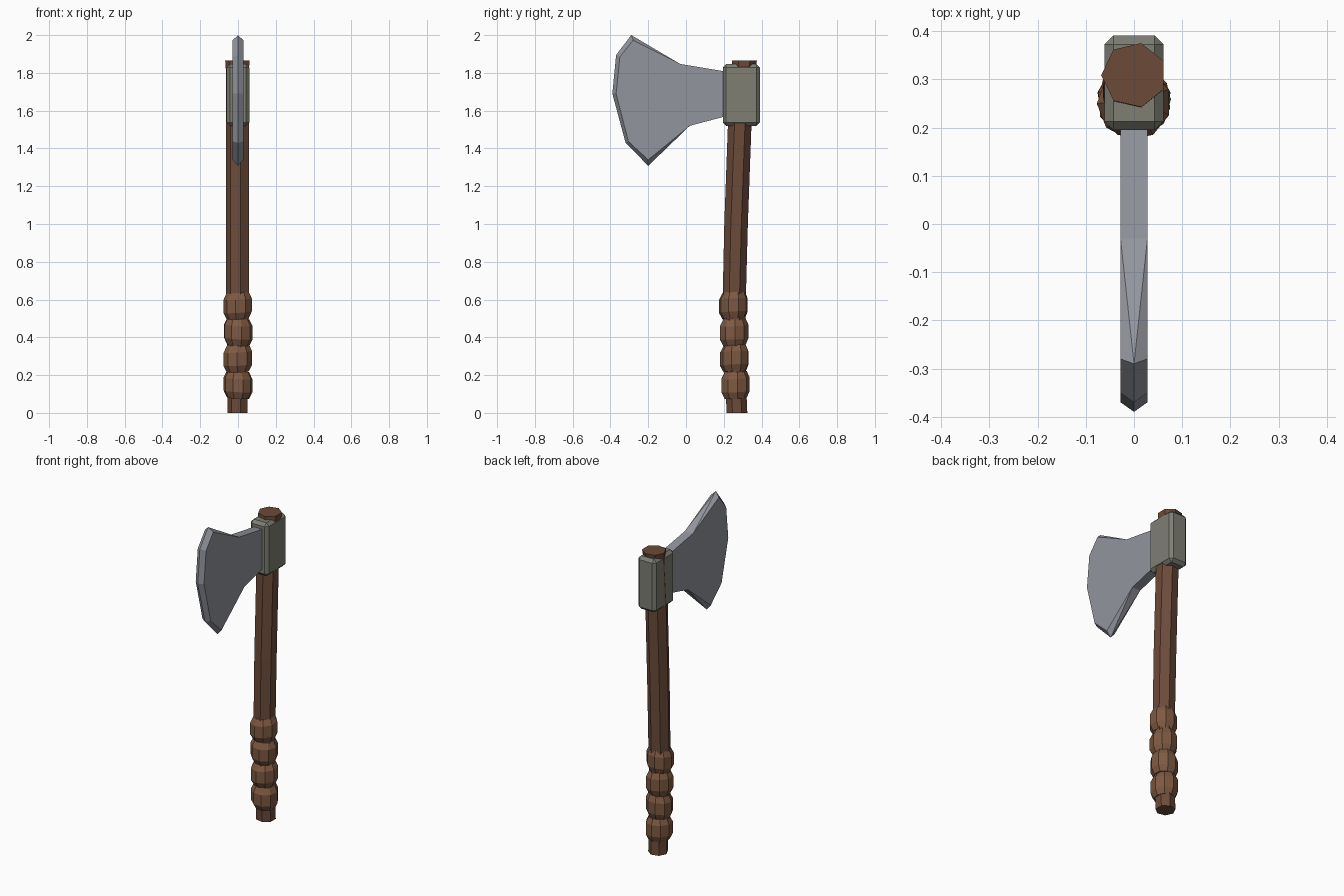
import bpy, bmesh, math
from mathutils import Vector, Matrix

if "Cube" in bpy.data.objects:
    bpy.data.objects.remove(bpy.data.objects["Cube"])


def material(name, rgb):
    m = bpy.data.materials.new(name)
    m.diffuse_color = (*rgb, 1)
    m.use_nodes = True
    m.node_tree.nodes["Principled BSDF"].inputs["Base Color"].default_value = m.diffuse_color
    return m


steel = material("steel", (0.29, 0.30, 0.34))
iron = material("iron", (0.21, 0.21, 0.175))
wood = material("wood", (0.15, 0.07, 0.042))
leather = material("leather", (0.21, 0.10, 0.055))


def finish(name, bm, mat):
    bmesh.ops.recalc_face_normals(bm, faces=bm.faces)
    me = bpy.data.meshes.new(name)
    bm.to_mesh(me)
    bm.free()
    me.materials.append(mat)
    ob = bpy.data.objects.new(name, me)
    bpy.context.collection.objects.link(ob)
    return ob


def loft(name, rings, sides, start, mat, tilt=(0, 0)):
    """Skin rings of (y, z, radius); tilt gives the slope of each ring in x and y."""
    bm = bmesh.new()
    loops = []
    for y, z, r in rings:
        loop = []
        for i in range(sides):
            a = math.radians(start) + math.tau * i / sides
            dx, dy = r * math.cos(a), r * math.sin(a)
            loop.append(bm.verts.new((dx, y + dy, z + tilt[0] * dx + tilt[1] * dy)))
        loops.append(loop)
    for a, b in zip(loops, loops[1:]):
        for i in range(sides):
            j = (i + 1) % sides
            bm.faces.new((a[i], a[j], b[j], b[i]))
    bm.faces.new(loops[0][::-1])
    bm.faces.new(loops[-1])
    return finish(name, bm, mat)


# Handle: seven-sided, gently bent, flared at the top
loft("handle", [(0.27, 0, 0.056), (0.256, 0.3, 0.057), (0.256, 0.63, 0.063),
                (0.265, 1.0, 0.064), (0.284, 1.52, 0.064), (0.302, 1.80, 0.063),
                (0.309, 1.866, 0.068)], 7, 26, wood)

# Grip: four bulging leather wraps
for k in range(4):
    z = 0.078 + 0.14 * k
    y = 0.262 - 0.003 * k
    s = 1 if k % 2 else -1
    loft(f"grip_wrap_{k + 1}",
         [(y, z, 0.060), (y - 0.002, z + 0.035, 0.077),
          (y - 0.002, z + 0.105, 0.077), (y, z + 0.14, 0.060)],
         9, 10 + 17 * k, leather, (0.06 * s, 0.05))

# Head socket: chamfered block
bm = bmesh.new()
bmesh.ops.create_cube(bm, size=1, matrix=Matrix.Translation((0, 0.293, 1.683))
                      @ Matrix.Diagonal((0.122, 0.196, 0.326, 1)))
bmesh.ops.bevel(bm, geom=bm.edges[:], offset=0.018, segments=1, affect='EDGES')
finish("head_socket", bm, iron)

# Blade: flat cheeks with a ground edge meeting on the centre plane
root = [(0.02, 1.52), (0.21, 1.57), (0.21, 1.807), (-0.03, 1.847)]
cheek = [(-0.28, 1.973), (-0.35, 1.885), (-0.37, 1.69), (-0.305, 1.437), (-0.2, 1.34)]
edge = [(-0.29, 2.0), (-0.37, 1.895), (-0.39, 1.69), (-0.32, 1.43), (-0.2, 1.308)]
bm = bmesh.new()
rim = [bm.verts.new((0, y, z)) for y, z in edge]
sides = []
for x in (-0.028, 0.028):
    r = [bm.verts.new((x, y, z)) for y, z in root]
    c = [bm.verts.new((x, y, z)) for y, z in cheek]
    bm.faces.new(r + c)
    for i in range(4):
        bm.faces.new((c[i], c[i + 1], rim[i + 1], rim[i]))
    bm.faces.new((r[3], c[0], rim[0]))
    bm.faces.new((c[4], r[0], rim[4]))
    sides.append(r)
a, b = sides
for i in range(3):
    bm.faces.new((a[i], a[i + 1], b[i + 1], b[i]))
bm.faces.new((a[3], b[3], rim[0]))
bm.faces.new((a[0], b[0], rim[4]))
finish("blade", bm, steel)
